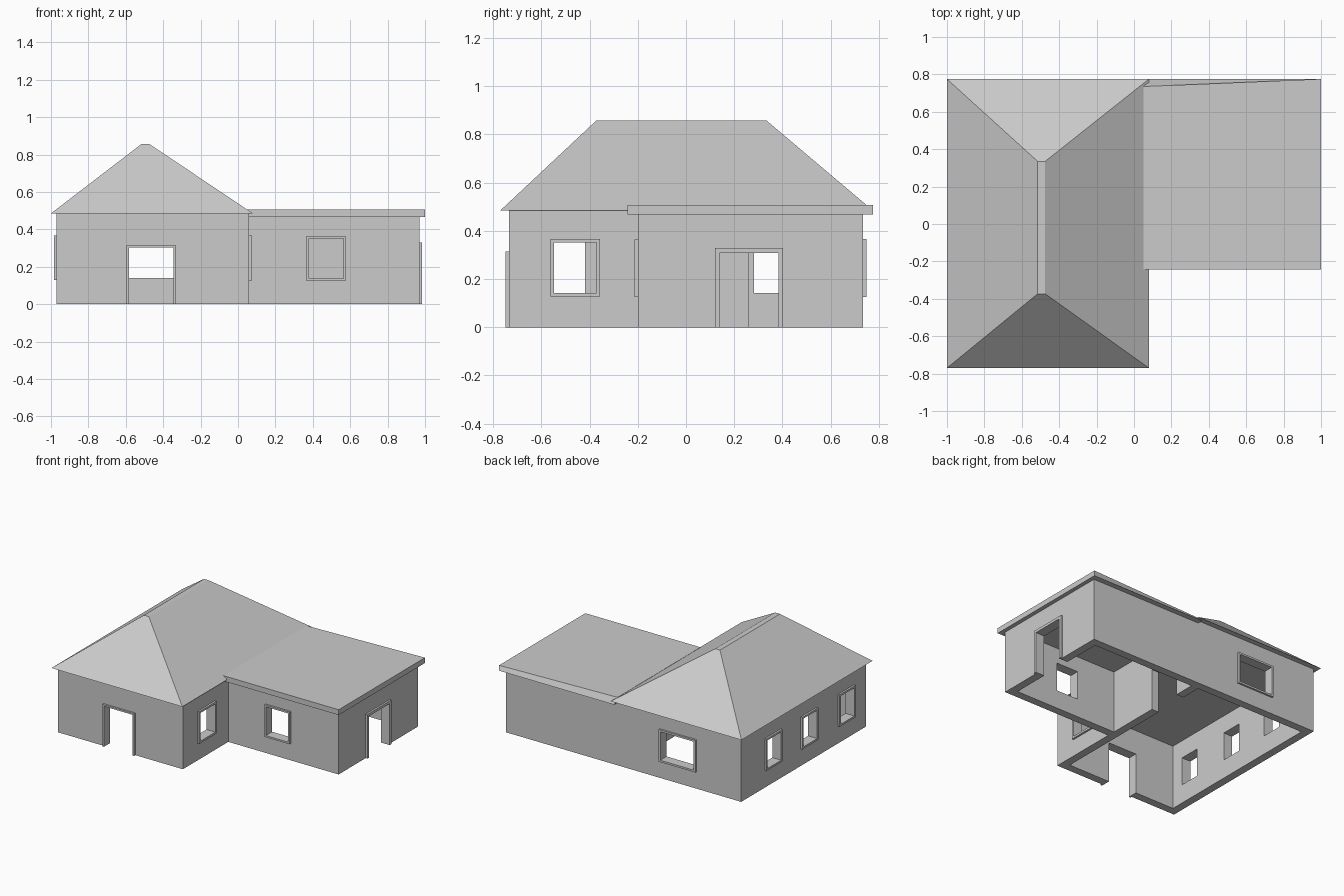
import bpy, bmesh

if "Cube" in bpy.data.objects:
    bpy.data.objects.remove(bpy.data.objects["Cube"])

T = 0.06        # wall thickness
PROUD = 0.014   # how far frames stand off the wall


def make(name, bm):
    bmesh.ops.recalc_face_normals(bm, faces=bm.faces[:])
    me = bpy.data.meshes.new(name)
    bm.to_mesh(me)
    bm.free()
    ob = bpy.data.objects.new(name, me)
    bpy.context.collection.objects.link(ob)
    return ob


def add_box(bm, lo, hi):
    vs = bmesh.ops.create_cube(bm, size=1)["verts"]
    for v in vs:
        v.co = [lo[i] if v.co[i] < 0 else hi[i] for i in range(3)]


def loft(bm, bottom, top):
    """Closed solid between two rings with the same number of points."""
    b = [bm.verts.new(p) for p in bottom]
    t = [bm.verts.new(p) for p in top]
    bm.faces.new(b[::-1])
    bm.faces.new(t)
    for i in range(len(b)):
        j = (i + 1) % len(b)
        bm.faces.new((b[i], b[j], t[j], t[i]))


def rect(x0, y0, x1, y1, z):
    return [(x0, y0, z), (x1, y0, z), (x1, y1, z), (x0, y1, z)]


def cut(target, lo, hi):
    bm = bmesh.new()
    add_box(bm, lo, hi)
    cutter = make("cutter", bm)
    cutter.hide_render = True
    mod = target.modifiers.new("cut", "BOOLEAN")
    mod.operation, mod.solver, mod.object = "DIFFERENCE", "EXACT", cutter
    bpy.context.view_layer.objects.active = target
    bpy.ops.object.modifier_apply(modifier=mod.name)
    bpy.data.objects.remove(cutter)


def span(axis, d0, d1, a0, a1, z0, z1):
    """Corners of a box: d = depth along the wall normal, a = along the wall."""
    d0, d1 = sorted((d0, d1))
    if axis == "x":
        return (d0, a0, z0), (d1, a1, z1)
    return (a0, d0, z0), (a1, d1, z1)


# Outer walls: L-shaped footprint
L = [(-0.97, -0.735), (0.06, -0.735), (0.06, -0.2),
     (0.97, -0.2), (0.97, 0.735), (-0.97, 0.735)]
bm = bmesh.new()
loft(bm, [(x, y, 0) for x, y in L], [(x, y, 0.485) for x, y in L])
walls = make("walls", bm)

# Two rooms and the doorway between them
cut(walls, (-0.97 + T, -0.735 + T, -0.1), (0.06 - T, 0.735 - T, 1))
cut(walls, (0.06, -0.2 + T, -0.1), (0.97 - T, 0.735 - T, 1))
cut(walls, (-0.05, 0.26, -0.1), (0.1, 0.52, 0.31))

# Openings: name, wall axis, wall face, outward sign, from, to, sill, head, frame width
openings = [
    ("front_door", "y", -0.735, -1, -0.583, -0.345, 0, 0.303, 0.012),
    ("side_door", "x", 0.97, 1, 0.14, 0.383, 0, 0.309, 0.02),
    ("wing_window", "y", -0.2, -1, 0.38, 0.563, 0.138, 0.352, 0.013),
    ("right_window", "x", 0.06, 1, -0.548, -0.372, 0.142, 0.352, 0.015),
    ("back_window", "y", 0.735, 1, -0.588, -0.312, 0.14, 0.352, 0.014),
]
for i, y in enumerate((-0.5, -0.06, 0.363)):
    openings.append((f"left_window_{i + 1}", "x", -0.97, -1,
                     y - 0.08, y + 0.08, 0.142, 0.352, 0.014))

for name, ax, face, s, a0, a1, z0, z1, w in openings:
    door = z0 == 0
    cut(walls, *span(ax, face - s * (T + 0.02), face + s * 0.05,
                     a0, a1, -0.1 if door else z0, z1))
    d = (ax, face, face + s * PROUD)
    bottom = 0 if door else z0 - w
    bm = bmesh.new()
    add_box(bm, *span(*d, a0 - w, a0, bottom, z1 + w))
    add_box(bm, *span(*d, a1, a1 + w, bottom, z1 + w))
    add_box(bm, *span(*d, a0, a1, z1, z1 + w))
    if not door:
        add_box(bm, *span(*d, a0, a1, bottom, z0))
    make(name + "_frame", bm)

# Hip roof over the main block
bm = bmesh.new()
loft(bm, rect(-1, -0.77, 0.08, 0.775, 0.485),
     rect(-0.515, -0.373, -0.475, 0.335, 0.857))
make("hip_roof", bm)

# Flat roof over the wing, its back left top corner pulled in slightly
bm = bmesh.new()
top = rect(0.05, -0.242, 1, 0.775, 0.507)
top[3] = (0.05, 0.735, 0.507)
loft(bm, rect(0.05, -0.242, 1, 0.775, 0.467), top)
make("flat_roof", bm)
